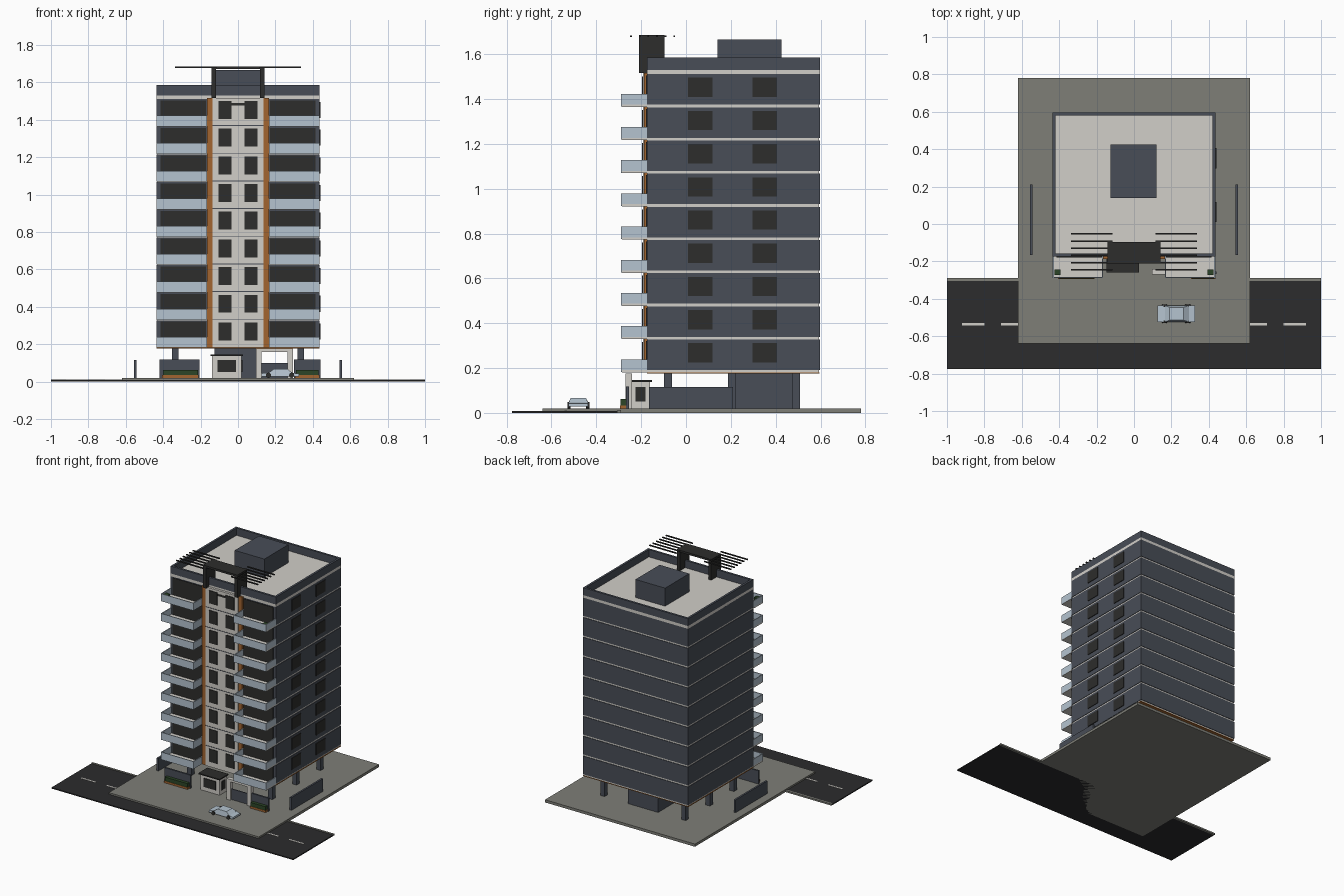
import bpy
import bmesh
from mathutils import Matrix

if "Cube" in bpy.data.objects:
    bpy.data.objects.remove(bpy.data.objects["Cube"])


def material(name, r, g, b):
    m = bpy.data.materials.new(name)
    m.use_nodes = True
    m.diffuse_color = (r, g, b, 1)
    node = next(n for n in m.node_tree.nodes if n.type == "BSDF_PRINCIPLED")
    node.inputs["Base Color"].default_value = (r, g, b, 1)
    return m


SLATE = material("slate wall", 0.065, 0.075, 0.095)
WHITE = material("off white", 0.64, 0.62, 0.58)
DARK = material("dark glazing", 0.026, 0.026, 0.025)
ASPHALT = material("asphalt", 0.025, 0.025, 0.026)
PAVING = material("paving grey", 0.21, 0.21, 0.185)
GLASS = material("pale blue", 0.46, 0.55, 0.63)
WOOD = material("wood orange", 0.36, 0.13, 0.03)
GREEN = material("hedge green", 0.025, 0.06, 0.02)


def finish(name, bm, mat):
    mesh = bpy.data.meshes.new(name)
    bm.to_mesh(mesh)
    bm.free()
    mesh.materials.append(mat)
    obj = bpy.data.objects.new(name, mesh)
    bpy.context.collection.objects.link(obj)
    return obj


def boxes(name, mat, spans):
    """One object made of boxes, each given as (x0, x1, y0, y1, z0, z1)."""
    bm = bmesh.new()
    for x0, x1, y0, y1, z0, z1 in spans:
        size = Matrix.Diagonal((x1 - x0, y1 - y0, z1 - z0, 1))
        centre = Matrix.Translation(((x0 + x1) / 2, (y0 + y1) / 2, (z0 + z1) / 2))
        bmesh.ops.create_cube(bm, size=1, matrix=centre @ size)
    return finish(name, bm, mat)


def both(spans):
    """Add the copies mirrored across x = 0."""
    return spans + [(-b, -a, *rest) for a, b, *rest in spans]


W, FRONT, BACK = 0.435, -0.175, 0.597
BASE, STEP, COUNT = 0.185, 0.148, 9
GROUND = 0.02
ROOF = BASE + COUNT * STEP
floors = [BASE + i * STEP for i in range(COUNT)]

# Site: road, kerb, lane dashes, paved plot
boxes("road", ASPHALT, [(-1, 1, -0.775, -0.305, 0, 0.008)])
boxes("kerb", PAVING, [(-1, 1, -0.305, -0.29, 0, 0.012)])
boxes("lane_dashes", WHITE, both([(0.8, 0.92, -0.542, -0.53, 0.008, 0.01),
                                  (0.6, 0.71, -0.542, -0.53, 0.008, 0.01)]))
boxes("plot", PAVING, [(-0.62, 0.62, -0.64, 0.78, 0, GROUND)])

# Open ground floor
boxes("columns", SLATE, both([(0.318, 0.353, y - 0.018, y + 0.018, GROUND, 0.178)
                              for y in (-0.08, 0.205, 0.49)]))
boxes("lift_core", SLATE, [(-0.125, 0.125, 0.19, 0.508, GROUND, 0.178)])
boxes("soffit", WOOD, [(-W, W, FRONT, BACK - 0.002, 0.176, 0.181)])
boxes("side_fences", SLATE, both([(0.543, 0.557, -0.165, 0.21, GROUND, 0.115)]))

# Tower: storeys separated by slightly recessed slabs
boxes("storey_walls", SLATE, [(-W, W, FRONT, BACK, z + 0.006, z + STEP - 0.006)
                              for z in floors])
r = W - 0.004
boxes("floor_slabs", WHITE, [(-r, r, FRONT + 0.002, BACK - 0.004, z - 0.006, z + 0.006)
                             for z in floors])
boxes("roof_slab", WHITE, [(-W, W, FRONT, BACK, ROOF - 0.008, ROOF + 0.013)])

# Parapet and plant room
P, T = ROOF + 0.013, 0.016
boxes("parapet", SLATE, both([(W - T, W, FRONT, BACK, P, 1.585)])
      + [(T - W, W - T, FRONT, FRONT + T, P, 1.585),
         (T - W, W - T, BACK - T, BACK, P, 1.585)])
boxes("plant_room", SLATE, [(-0.125, 0.12, 0.14, 0.425, P, 1.665)])

# Side windows on the left wall only
boxes("side_windows", DARK, [(W, W + 0.005, y, y + 0.108, z + 0.04, z + 0.126)
                             for z in floors for y in (0.01, 0.297)])

# Central front bay with wood strips
boxes("front_bay", WHITE, [(-0.135, 0.135, -0.192, FRONT, 0.181, ROOF)])
boxes("wood_strips", WOOD, both([(0.135, 0.166, -0.188, FRONT, 0.181, ROOF)]))
boxes("bay_windows", DARK, both([(0.035, 0.104, -0.196, -0.192, z + 0.035, z + 0.131)
                                 for z in floors]))
boxes("bay_joints", SLATE, [(-0.135, 0.135, -0.194, -0.192, z - 0.002, z + 0.002)
                            for z in floors[1:]])
boxes("top_window_link", DARK, [(-0.07, 0.07, -0.195, -0.192, ROOF - 0.04, ROOF - 0.027)])

# Balconies
boxes("balcony_doors", DARK, both([(0.172, 0.415, FRONT - 0.004, FRONT, z + 0.008, z + 0.135)
                                   for z in floors]))
boxes("balcony_floors", WHITE, both([(0.168, W, -0.285, FRONT, z - 0.004, z + 0.006)
                                     for z in floors]))
rails = []
for z in floors:
    lo, hi = z - 0.002, z + 0.054
    rails += [(0.166, W, -0.29, -0.284, lo, hi),
              (0.166, 0.172, -0.284, FRONT, lo, hi),
              (W - 0.006, W, -0.284, FRONT, lo, hi)]
boxes("balcony_rails", GLASS, both(rails))
boxes("balcony_plants", GREEN, both([(0.392, 0.425, -0.272, -0.242,
                                      floors[-1] + 0.006, floors[-1] + 0.045)]))

# Roof portal with slender pergola bars
boxes("roof_portal", DARK, both([(0.118, 0.142, -0.21, -0.095, 1.515, 1.67)])
      + [(-0.142, 0.142, -0.21, -0.095, 1.67, 1.685)])
boxes("pergola_bars", DARK, both([(0.115, 0.338, y - 0.004, y + 0.004, 1.676, 1.684)
                                  for y in (-0.245, -0.206, -0.168, -0.13, -0.091, -0.052)]))

# Gatehouse
boxes("gatehouse", WHITE, [(-0.14, 0.02, -0.245, -0.16, GROUND, 0.138)])
boxes("gatehouse_roof", DARK, [(-0.148, 0.028, -0.258, -0.152, 0.138, 0.146)])
boxes("gatehouse_windows", DARK, [(-0.11, -0.01, -0.25, -0.245, 0.05, 0.115),
                                  (0.02, 0.024, -0.225, -0.18, 0.05, 0.115)])

# Entrance arch and gate
boxes("entrance_arch", WHITE, [(0.095, 0.125, -0.27, -0.24, GROUND, 0.176),
                               (0.265, 0.295, -0.27, -0.24, GROUND, 0.176),
                               (0.125, 0.265, -0.27, -0.24, 0.158, 0.176)])
boxes("entrance_gate", SLATE, [(0.125, 0.265, -0.255, -0.248, GROUND, 0.1)])

# Front boundary walls with planted beds
boxes("front_walls", SLATE, [(-0.42, -0.205, -0.268, -0.255, GROUND, 0.118),
                             (0.3, 0.44, -0.268, -0.255, GROUND, 0.118)])
beds = [(-0.405, -0.21), (0.305, 0.435)]
boxes("planters", WOOD, [(a, b, -0.295, -0.268, GROUND, 0.034) for a, b in beds])
boxes("hedges", GREEN, [(a + 0.004, b - 0.004, -0.292, -0.268, 0.034, 0.062) for a, b in beds])

# Car: side profile extruded across its width
profile = [(-0.1, 0.028), (-0.1, 0.044), (-0.06, 0.047), (-0.035, 0.066),
           (0.04, 0.066), (0.068, 0.046), (0.1, 0.042), (0.1, 0.028)]
CX, CY = 0.225, -0.48
bm = bmesh.new()
side = bm.faces.new([bm.verts.new((CX + x, CY - 0.043, z)) for x, z in profile])
ext = bmesh.ops.extrude_face_region(bm, geom=[side])
moved = [v for v in ext["geom"] if isinstance(v, bmesh.types.BMVert)]
bmesh.ops.translate(bm, verts=moved, vec=(0, 0.086, 0))
for v in bm.verts:
    if v.co.z > 0.06:
        v.co.y = CY + (v.co.y - CY) * 0.8
bmesh.ops.recalc_face_normals(bm, faces=bm.faces)
finish("car_body", bm, GLASS)
bm = bmesh.new()
for x in (-0.062, 0.062):
    for y in (-0.042, 0.042):
        place = Matrix.Translation((CX + x, CY + y, 0.034)) @ Matrix.Rotation(1.5708, 4, "X")
        bmesh.ops.create_cone(bm, cap_ends=True, segments=12, radius1=0.014,
                              radius2=0.014, depth=0.014, matrix=place)
finish("car_wheels", bm, DARK)
